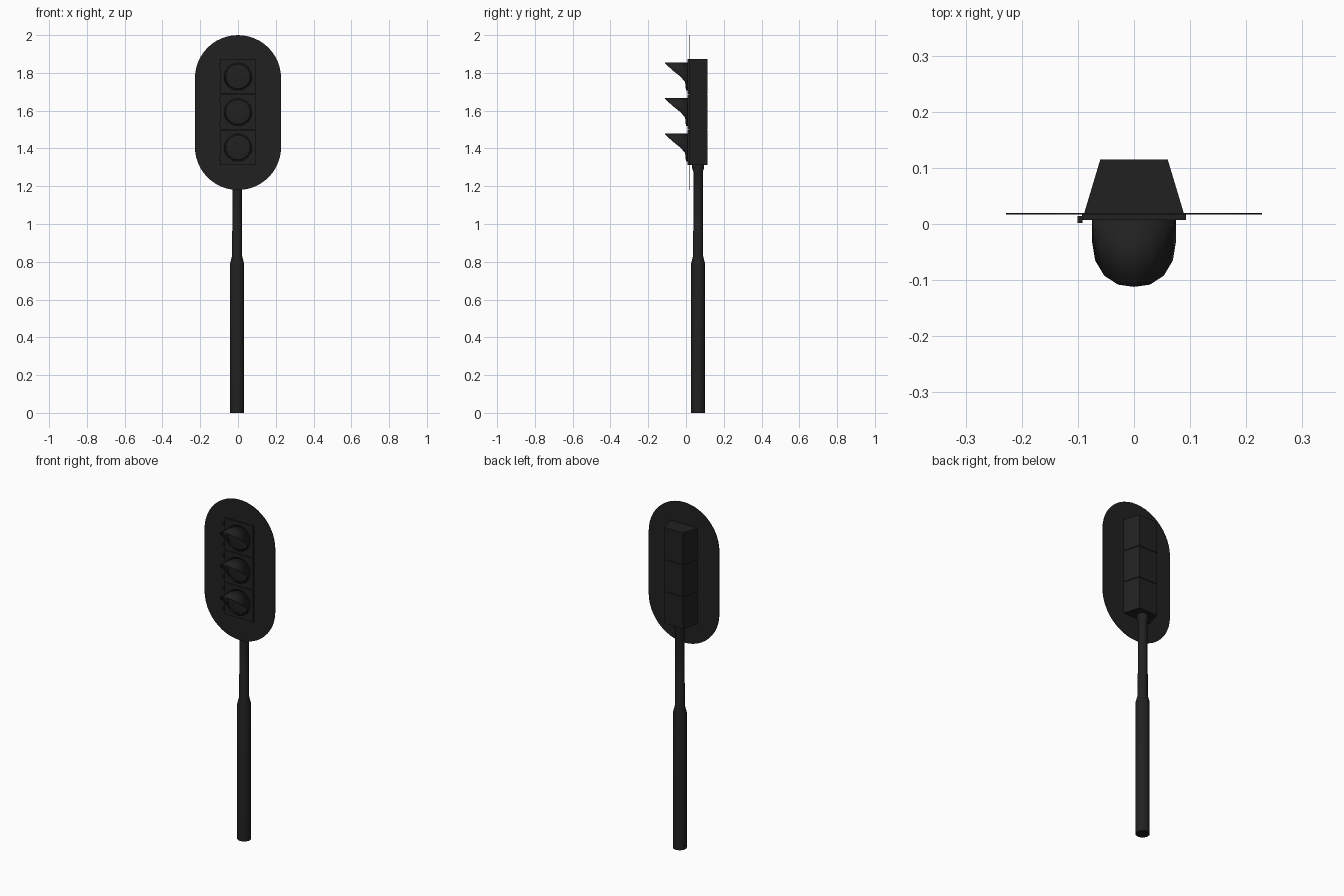
import bpy, bmesh, math
from mathutils import Matrix, Vector

cube = bpy.data.objects.get("Cube")
if cube:
    bpy.data.objects.remove(cube)


def make_material(name, value):
    mat = bpy.data.materials.new(name)
    mat.use_nodes = True
    colour = (value, value, value, 1)
    mat.diffuse_color = colour
    bsdf = mat.node_tree.nodes["Principled BSDF"]
    bsdf.inputs["Base Color"].default_value = colour
    bsdf.inputs["Roughness"].default_value = 0.7
    return mat


BLACK = make_material("matte black", 0.015)


def finish(name, bm, smooth=False):
    bmesh.ops.recalc_face_normals(bm, faces=bm.faces)
    mesh = bpy.data.meshes.new(name)
    bm.to_mesh(mesh)
    bm.free()
    mesh.materials.append(BLACK)
    obj = bpy.data.objects.new(name, mesh)
    bpy.context.collection.objects.link(obj)
    if smooth:
        bpy.ops.object.select_all(action="DESELECT")
        bpy.context.view_layer.objects.active = obj
        obj.select_set(True)
        bpy.ops.object.shade_smooth_by_angle(angle=math.radians(35))
    return obj


def prism(name, outline, shift):
    """Extrude a closed outline along a vector."""
    bm = bmesh.new()
    face = bm.faces.new([bm.verts.new(p) for p in outline])
    new = bmesh.ops.extrude_face_region(bm, geom=[face], use_keep_orig=True)["geom"]
    bmesh.ops.translate(bm, vec=Vector(shift),
                        verts=[g for g in new if isinstance(g, bmesh.types.BMVert)])
    return finish(name, bm)


def box(name, centre, size):
    bm = bmesh.new()
    bmesh.ops.create_cube(bm, size=1, matrix=Matrix.Translation(centre) @ Matrix.Diagonal((*size, 1)))
    return finish(name, bm)


def loft(name, rings, smooth=True):
    """Skin rings of equal length and cap both ends."""
    bm = bmesh.new()
    loops = [[bm.verts.new(p) for p in ring] for ring in rings]
    n = len(loops[0])
    for a, b in zip(loops, loops[1:]):
        for i in range(n):
            j = (i + 1) % n
            bm.faces.new((a[i], a[j], b[j], b[i]))
    bm.faces.new(loops[0])
    bm.faces.new(loops[-1])
    return finish(name, bm, smooth)


def circle(n, r):
    return [(r * math.sin(2 * math.pi * i / n), r * math.cos(2 * math.pi * i / n)) for i in range(n)]


# Stepped pole with a collar under the housing
POLE_X, POLE_Y = -0.005, 0.064
profile = [(0, 0.037), (0.79, 0.037), (0.83, 0.027), (0.96, 0.027),
           (0.965, 0.025), (1.275, 0.025), (1.295, 0.031), (1.315, 0.031)]
loft("pole", [[(POLE_X + x, POLE_Y + y, z) for x, y in circle(20, r)] for z, r in profile])

# Thin rounded backboard
R, BOTTOM, TOP = 0.228, 1.18, 2.0
outline = []
for start, z in ((0, TOP - R), (math.pi, BOTTOM + R)):
    for i in range(25):
        a = start + math.pi * i / 24
        outline.append((R * math.cos(a), 0.0165, z + R * math.sin(a)))
prism("backboard", outline, (0, 0.003, 0))

# Three signal modules: housing, door, visor, lens and hinges
STEP, HALF = 0.188, 0.0925
DEPTHS = [0.112, 0.108, 0.092, 0.065, 0.03, 0.005, 0.002, 0.001, 0.0]
for k, label in enumerate(("lower", "middle", "upper")):
    zc = 1.405 + STEP * k

    prism(label + "_housing",
          [(-0.09, 0.015, zc - HALF), (0.09, 0.015, zc - HALF),
           (0.06, 0.115, zc - HALF), (-0.06, 0.115, zc - HALF)], (0, 0, 2 * HALF))
    box(label + "_door", (0, 0.012, zc), (0.186, 0.009, 2 * HALF))

    # Cutaway visor, deepest at the top
    bm = bmesh.new()
    pairs = []
    for i, (x, z) in enumerate(circle(16, 0.075)):
        depth = DEPTHS[min(i, 16 - i)]
        pairs.append([bm.verts.new((x, y, zc + z)) for y in (0.009, -depth)])
    for i in range(16):
        (a, b), (c, d) = pairs[i], pairs[(i + 1) % 16]
        bm.faces.new((a, c, d, b))
    visor = finish(label + "_visor", bm, True)
    shell = visor.modifiers.new("thickness", "SOLIDIFY")
    shell.thickness = 0.002
    shell.offset = -1

    # Shallow domed lens
    loft(label + "_lens", [[(x, y, zc + z) for x, z in circle(24, r)]
                           for y, r in ((0.009, 0.07), (0.004, 0.065), (0.001, 0.045), (0, 0.02))])

    for end, side in (("top", 1), ("bottom", -1)):
        box(f"{label}_{end}_hinge", (-0.096, 0.008, zc + side * 0.06), (0.009, 0.013, 0.016))

# Inner spine that closes the joints between modules
prism("housing_spine", [(-0.084, 0.02, 1.32), (0.084, 0.02, 1.32),
                        (0.057, 0.111, 1.32), (-0.057, 0.111, 1.32)], (0, 0, 0.545))
